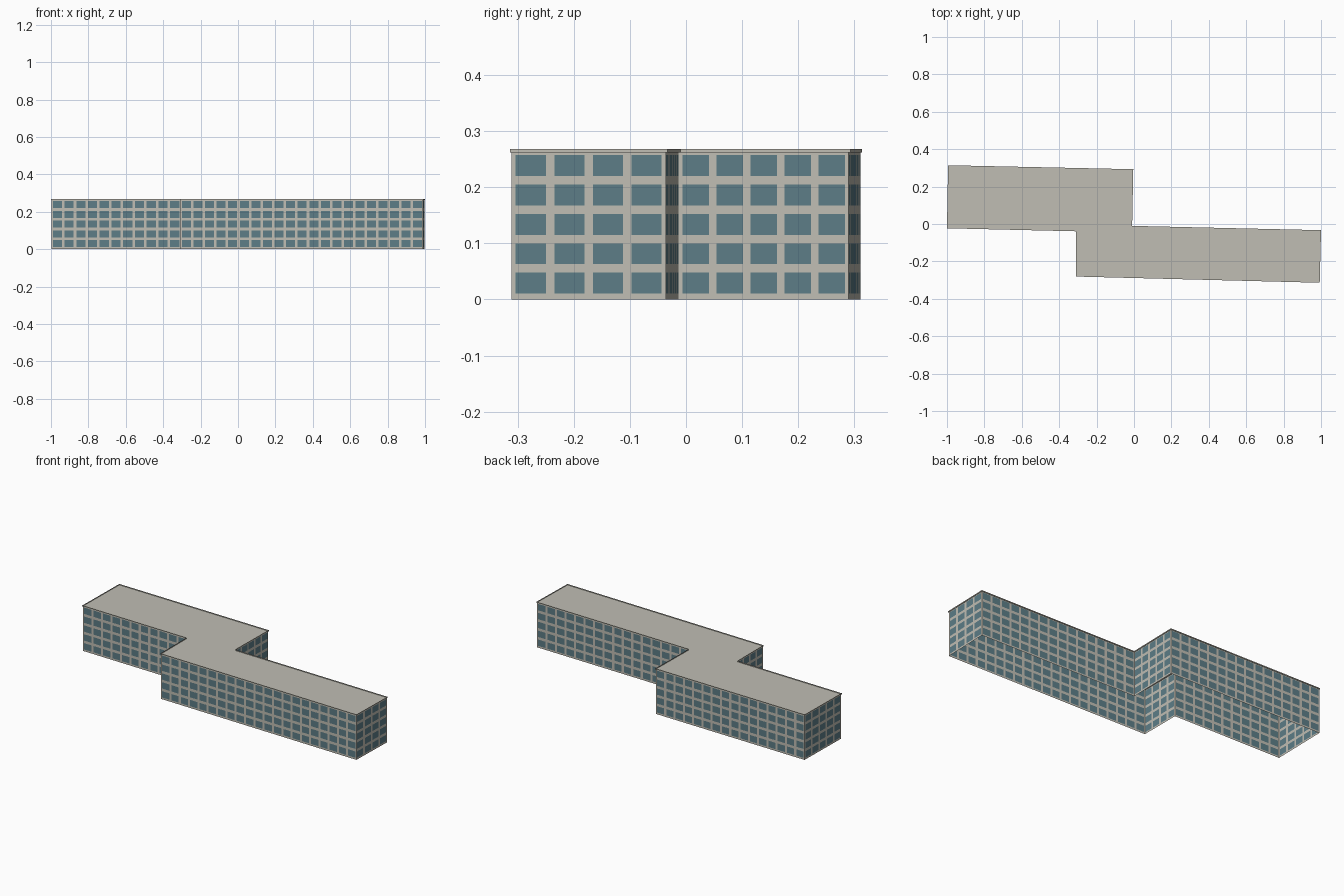
import bpy
import bmesh
from mathutils import Vector

if "Cube" in bpy.data.objects:
    bpy.data.objects.remove(bpy.data.objects["Cube"], do_unlink=True)

WALL_TOP = 0.262
RIM_TOP = 0.268
FLOORS = 5
BAY = 0.0625          # target window spacing
OVERHANG = 0.003

# Stepped two-wing footprint, counter-clockwise from the left front corner
FOOTPRINT = [Vector(p) for p in (
    (-0.997, -0.020), (-0.307, -0.036), (-0.307, -0.278),
    (0.560, -0.300), (0.990, -0.311), (0.997, -0.036),
    (-0.013, -0.013), (-0.007, 0.290), (-0.991, 0.311))]


def material(name, rgb):
    mat = bpy.data.materials.new(name)
    mat.use_nodes = True
    mat.diffuse_color = (*rgb, 1)
    mat.node_tree.nodes["Principled BSDF"].inputs["Base Color"].default_value = (*rgb, 1)
    return mat


concrete = material("warm grey concrete", (0.53, 0.515, 0.455))
glass = material("blue grey glass", (0.109, 0.205, 0.242))


def finish(name, bm, mats):
    mesh = bpy.data.meshes.new(name)
    bm.to_mesh(mesh)
    bm.free()
    for mat in mats:
        mesh.materials.append(mat)
    obj = bpy.data.objects.new(name, mesh)
    bpy.context.collection.objects.link(obj)
    return obj


def breaks(count, low, high):
    """Cut positions from 0 to 1, each cell holding an opening from low to high."""
    cuts = [(i + t) / count for i in range(count) for t in (low, high)]
    return [0, *cuts, 1]


def add_facade(name, a, b):
    """Flat wall from a to b with a regular grid of window faces."""
    bays = max(1, round((b - a).length / BAY))
    columns = breaks(bays, 0.11, 0.89)
    rows = breaks(FLOORS, 0.2, 0.91)
    bm = bmesh.new()
    grid = [[bm.verts.new((*a.lerp(b, u), v * WALL_TOP)) for u in columns] for v in rows]
    for r in range(len(rows) - 1):
        for c in range(len(columns) - 1):
            face = bm.faces.new((grid[r][c], grid[r][c + 1],
                                 grid[r + 1][c + 1], grid[r + 1][c]))
            face.material_index = int(r % 2 == 1 and c % 2 == 1)
    return finish(name, bm, (concrete, glass))


def offset_outline(points, distance):
    """Push a counter-clockwise outline outwards with mitred corners."""
    result = []
    for i, p in enumerate(points):
        d1 = (p - points[i - 1]).normalized()
        d2 = (points[(i + 1) % len(points)] - p).normalized()
        n1, n2 = Vector((d1.y, -d1.x)), Vector((d2.y, -d2.x))
        result.append(p + (n1 + n2) * distance / (1 + n1.dot(n2)))
    return result


# Facades
names = ("left_wing_front", "step_left", "right_wing_front", "right_wing_front_end",
         "right_end", "right_wing_back", "step_right", "left_wing_back", "left_end")
for i, name in enumerate(names):
    add_facade(name + "_wall", FOOTPRINT[i], FOOTPRINT[(i + 1) % len(FOOTPRINT)])

# Roof slab with a thin upright rim
outline = offset_outline(FOOTPRINT, OVERHANG)
bm = bmesh.new()
low = [bm.verts.new((*p, WALL_TOP)) for p in outline]
high = [bm.verts.new((*p, RIM_TOP)) for p in outline]
bm.faces.new(low)
for i in range(len(low)):
    j = (i + 1) % len(low)
    bm.faces.new((low[i], low[j], high[j], high[i]))
finish("roof_and_rim", bm, (concrete,))
